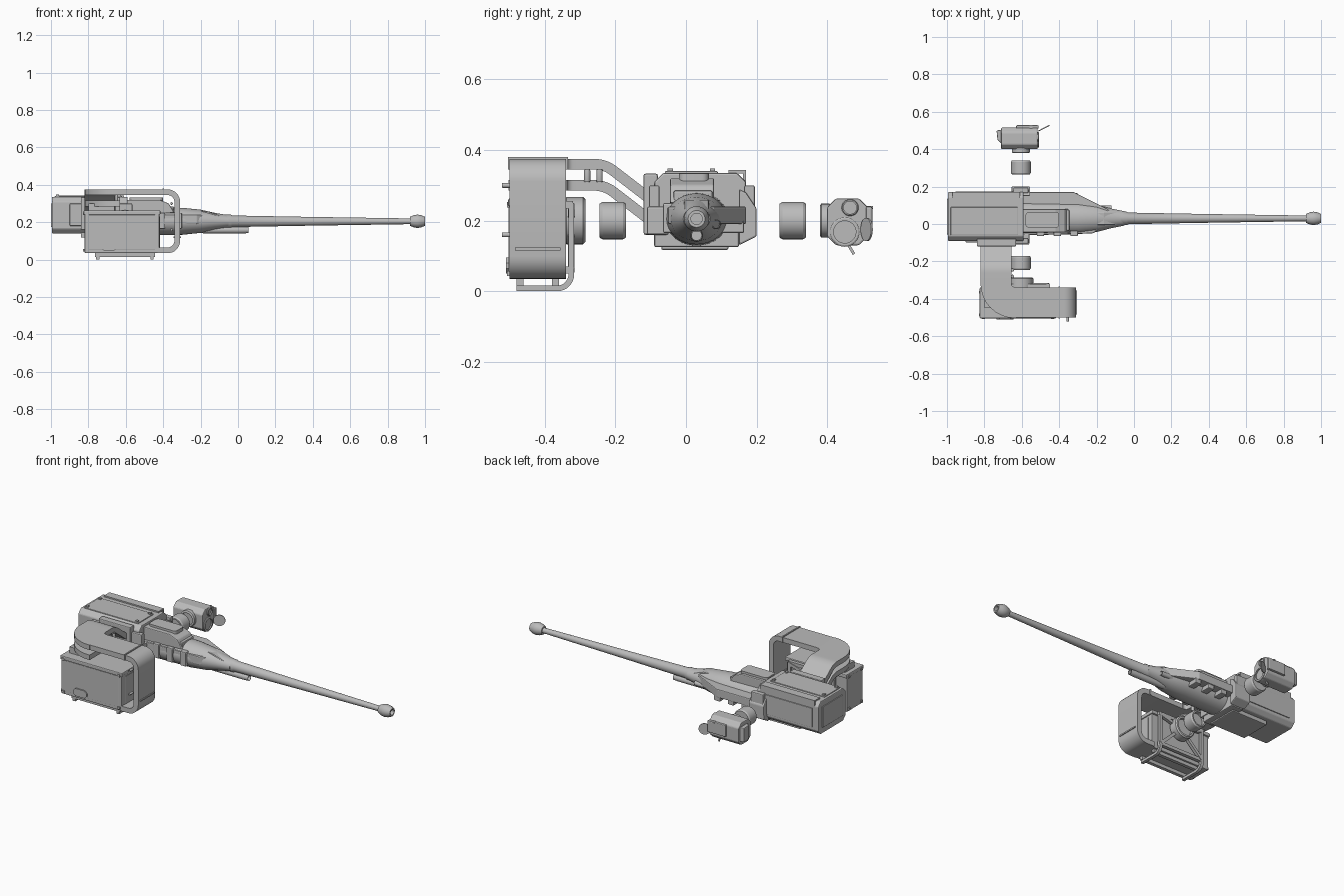
import bpy, bmesh
from math import sin, cos, pi, radians, sqrt
from mathutils import Vector, Matrix

if "Cube" in bpy.data.objects:
    bpy.data.objects.remove(bpy.data.objects["Cube"], do_unlink=True)

grey = bpy.data.materials.new("plain grey")
grey.use_nodes = True
grey.diffuse_color = (.5, .5, .5, 1)
grey.node_tree.nodes["Principled BSDF"].inputs["Base Color"].default_value = grey.diffuse_color

# Shared layout
LINE = (.03, .205)            # barrel line, y and z
HUB = (-.605, .2)             # elevation axis, x and z
CHUTE = (-.82, -.655)         # feed chute, x range
BAY = (-.5, -.34)             # ammunition bay, y range
RECEIVER = ((-.995, -.59), (-.09, .17), (.14, .335))
BAND, THIN, SOFT = .03, .008, .005


def finish(name, bm, bevel=0, smooth=False):
    bmesh.ops.recalc_face_normals(bm, faces=bm.faces)
    mesh = bpy.data.meshes.new(name)
    bm.to_mesh(mesh)
    bm.free()
    ob = bpy.data.objects.new(name, mesh)
    bpy.context.scene.collection.objects.link(ob)
    mesh.materials.append(grey)
    if bevel:
        mod = ob.modifiers.new("edge", "BEVEL")
        mod.width, mod.segments = bevel, 2
    if smooth:
        bpy.ops.object.select_all(action="DESELECT")
        ob.select_set(True)
        bpy.context.view_layer.objects.active = ob
        bpy.ops.object.shade_smooth_by_angle(angle=radians(30))
    return ob


def skin(name, axis, rings, bevel=0, smooth=False):
    """Join (position, outline) rings along an axis and cap both ends."""
    bm = bmesh.new()
    loops = []
    for a, outline in rings:
        place = {"x": lambda u, v: (a, u, v), "y": lambda u, v: (u, a, v),
                 "z": lambda u, v: (u, v, a)}[axis]
        loops.append([bm.verts.new(place(u, v)) for u, v in outline])
    for low, high in zip(loops, loops[1:]):
        for i in range(len(low)):
            bm.faces.new((low[i - 1], low[i], high[i], high[i - 1]))
    bm.faces.new(loops[0])
    bm.faces.new(loops[-1])
    return finish(name, bm, bevel, smooth)


def prism(name, outline, axis, ends, bevel=0, smooth=False):
    return skin(name, axis, [(a, outline) for a in ends], bevel, smooth)


def rect(u, v):
    return [(u[0], v[0]), (u[1], v[0]), (u[1], v[1]), (u[0], v[1])]


def block(name, x, y, z, bevel=0):
    prism(name, rect(x, y), "z", z, bevel)
    return x, y, z


def span(middle, width):
    return middle - width / 2, middle + width / 2


def panel(name, host, axis, side, inset, thick=THIN):
    """Raised panel on one face of a block."""
    spans = [(a + inset, b - inset) for a, b in host]
    spans[axis] = span(host[axis][side], 2 * thick)
    return block(name, *spans, thick / 3)


def studs(name, host, axis, side, size=.015):
    """Small fittings near the four corners of one face of a block."""
    u, v = [i for i in range(3) if i != axis]
    for a in (host[u][0] + size, host[u][1] - size):
        for b in (host[v][0] + size, host[v][1] - size):
            spans = [span(host[axis][side], size)] * 3
            spans[u], spans[v] = span(a, size), span(b, size)
            block(name, *spans)


def trim(points, r, steps=8, closed=True):
    """Round the corners with true arcs; one step gives a chamfer."""
    pts = [Vector(p) for p in points]
    out = []
    for i, p in enumerate(pts):
        if not closed and i in (0, len(pts) - 1):
            out.append(p)
            continue
        back = (pts[i - 1] - p).normalized()
        ahead = (pts[(i + 1) % len(pts)] - p).normalized()
        w = sqrt((1 - back.dot(ahead)) / 2)
        for k in range(steps + 1):
            t = k / steps
            a, m, b = (1 - t) ** 2, 2 * w * t * (1 - t), t * t
            out.append(p + r * (a * back + b * ahead) / (a + m + b))
    return out


def ribbon(points, thick, r):
    """Outline of a band of even thickness along a rounded path."""
    path = trim(points, r, closed=False)
    sides = [(b - a).normalized().orthogonal() for a, b in zip(path, path[1:])]
    left, right = [], []
    for p, n, m in zip(path, sides[:1] + sides, sides + sides[-1:]):
        off = (n + m) / (1 + n.dot(m)) * thick / 2
        left.append(p + off)
        right.append(p - off)
    return left + right[::-1]


def turned(name, axis, centre, profile, squash=1, n=32):
    rings = [(a, [(centre[0] + r * cos(2 * pi * i / n), centre[1] + squash * r * sin(2 * pi * i / n))
                  for i in range(n)]) for a, r in profile]
    return skin(name, axis, rings, smooth=True)


def cup(name, axis, centre, back, front, r):
    """Cylinder with soft rims and a recess in its front end."""
    rim, bore = (front - back) / 9, r * .75
    return turned(name, axis, centre, [(back, r * .9), (back + rim, r), (front - rim, r),
                                       (front, r * .9), (front, bore), (front - 3 * rim, bore)])


def beam(name, p, q, w):
    p, q = Vector(p), Vector(q)
    bm = bmesh.new()
    bmesh.ops.create_cube(bm, size=1)
    turn = (q - p).to_track_quat("Z", "Y").to_matrix().to_4x4()
    bm.transform(Matrix.Translation((p + q) / 2) @ turn @ Matrix.Diagonal((w, w, (q - p).length, 1)))
    finish(name, bm)


# Barrel, muzzle and the tubes beside it
turned("barrel", "x", LINE, [(-.2, .036), (-.04, .036), (-.03, .031), (.35, .024), (.94, .015)])
bulge = [(.92 + .02 * i, .024 + .012 * sin(pi * i / 4)) for i in range(5)]
turned("muzzle_brake", "x", LINE, bulge + [(1, .016), (.95, .016)])
cup("lower_tube", "x", (LINE[0], .158), -.2, .055, .018)
cup("side_tube", "x", (.085, .19), -.3, -.12, .014)

# Cowl around the barrel root
turned("cowl", "x", LINE, [(-.62, .09), (-.3, .085), (-.2, .073), (-.12, .052), (-.05, .038)], .85)
prism("cowl_shelf", [(-.6, -.06), (-.22, -.05), (-.1, .03), (-.14, .08), (-.32, .17), (-.6, .17)],
      "z", (.19, .24), SOFT)
prism("cowl_roof", [(-.6, .23), (-.6, .275), (-.34, .272), (-.16, .258), (-.08, .23)],
      "y", span(LINE[0], .07), SOFT)
for i in range(3):
    rib = span(-.5 + .09 * i, .04)
    block("cowl_rib_left", rib, (.1, .165), (.165, .2), SOFT)
    block("cowl_rib_right", rib, (-.065, -.03), (.165, .25), SOFT)

# Feed cover with raised lid
prism("feed_cover", [(-.6, .24), (-.6, .32), (-.42, .32), (-.37, .3), (-.34, .25)],
      "y", (-.045, .08), SOFT)
prism("feed_lid", trim(rect((-.58, -.4), (-.02, .065)), .02), "z", (.31, .333), smooth=True)
block("cover_latch", (-.385, -.345), (-.035, .075), (.25, .285), SOFT)

# Receiver
prism("receiver", trim(rect(*RECEIVER[1:]), .025, 1), "x", RECEIVER[0], SOFT)
block("receiver_belly", (-.84, -.6), (-.07, .12), (.117, .16), SOFT)
panel("rear_plate", RECEIVER, 0, 0, .035, SOFT)
panel("left_panel", RECEIVER, 1, 1, .04, SOFT)
cover = block("receiver_top_plate", (-.98, -.62), (-.06, .09), (.33, .34), THIN / 3)
studs("top_hinge", cover, 2, 1)
block("rear_side_panel", (-.9, -.83), (-.1, -.08), (.18, .3), SOFT)
block("left_rail_top", (-.97, -.61), (.12, .17), (.334, .343))
block("left_rail_side", (-.97, -.61), (.162, .17), (.25, .343))
block("feed_inlet", (-.84, -.63), (-.12, -.08), (.16, .333), SOFT)

# Cradle joints on both sides
prism("left_joint", [(.15, .29), (.17, .28), (.2, .235), (.2, .155), (.15, .13)],
      "x", span(HUB[0], .1), SOFT)
block("right_joint", span(HUB[0], .09), (-.11, -.05), span(HUB[1], .08), SOFT)
block("cradle_bridge", span(HUB[0], .08), (-.09, .15), (.125, .2), SOFT)
for y in (-.09, .18):
    block("joint_clamp", span(HUB[0], .08), span(y, .03), (.2, .3), SOFT)

# Sleeves and hub on the elevation axis
cup("right_sleeve", "y", HUB, -.245, -.17, .053)
cup("left_sleeve", "y", HUB, .34, .265, .053)
cup("carrier_hub", "y", HUB, -.345, -.285, .067)
cup("sight_flange", "y", HUB, .41, .38, .048)

# Ammunition box
ammo = block("ammo_box", (-.82, -.42), (BAY[0], -.35), (.035, .26), SOFT)
panel("box_front_panel", ammo, 1, 0, .02, THIN / 3)
panel("box_side_panel", ammo, 0, 1, .03, THIN / 3)
studs("box_latch", ammo, 1, 0)
studs("box_hinge", ammo, 0, 0)
block("box_lid", (-.825, -.415), (BAY[0] - THIN / 2, BAY[1]), (.24, .263), SOFT)
prism("box_grip", trim(rect(span(-.69, .09), (.05, .095)), .015, 1), "y", span(BAY[0], .02))
block("box_lid_support", (-.8, -.66), (-.45, -.36), (.25, .3))

# Twin feed chutes: slope from the receiver, flat turn, then a loop into the box
middle = sum(CHUTE) / 2
for name, z in (("upper", .36), ("lower", .3)):
    prism(name + "_chute", ribbon([(-.29, z), (-.23, z), (-.1, z - .1)], BAND, .03),
          "x", CHUTE, smooth=True)
    prism(name + "_chute_turn", ribbon([(middle, -.28), (middle, -.42), (-.63, -.42)],
                                       CHUTE[1] - CHUTE[0], .1),
          "z", span(z, BAND), smooth=True)
prism("chute_loop", ribbon([(-.64, .36), (-.325, .36), (-.325, .05), (-.43, .05)], BAND, .05),
      "y", BAY, smooth=True)
block("chute_seam", span(-.4, THIN), span(-.42, .17), (.345, .38))
block("chute_strap", (-.345, -.305), span(-.42, .13), span(.12, THIN))
for y in (-.28, -.245):
    cup("chute_clip", "z", (-.65, y), .31, .345, .009)
for z in (.16, .3):
    cup("chute_pin", "y", (-.355, z), -.49, -.522, .007)

# Carrier frame behind and below the box
for x in (-.75, -.46):
    prism("carrier_arm", ribbon([(-.325, .25), (-.325, THIN), (-.48, THIN)], 2 * THIN, .04),
          "x", span(x, .018))
    for z in (.06, .24):
        beam("carrier_brace", (HUB[0], -.325, HUB[1]), (x, -.325, z), .018)
for y in (-.47, -.37):
    block("carrier_rail", (-.765, -.445), span(y, .02), (.015, .035))
for z in (.06, .245):
    block("carrier_crossbar", (-.76, -.45), (-.34, -.32), span(z, .02))

# Sight unit with lenses, open lens flap and fittings
prism("sight_body", trim(rect((.4, .515), (.13, .263)), .025, 1), "x", (-.71, -.515), SOFT)
prism("sight_rear", [(-.7, .42), (-.73, .45), (-.735, .5), (-.7, .505)], "z", (.155, .24), SOFT)
block("sight_side_cover", (-.63, -.51), (.51, .528), (.17, .24), SOFT)
cup("main_lens", "x", (.45, .168), -.53, -.508, .042)
cup("small_lens", "x", (.465, .237), -.53, -.508, .024)
flap = turned("lens_flap", "x", (0, 0), [(-THIN / 3, .033), (THIN / 3, .033)])
flap.rotation_euler.z = radians(117)
flap.location = (-.482, .512, .175)
block("sight_knob", span(-.55, .015), (.51, .53), span(.237, THIN))
beam("sight_lever", (-.55, .455, .14), (-.55, .476, .105), THIN)
